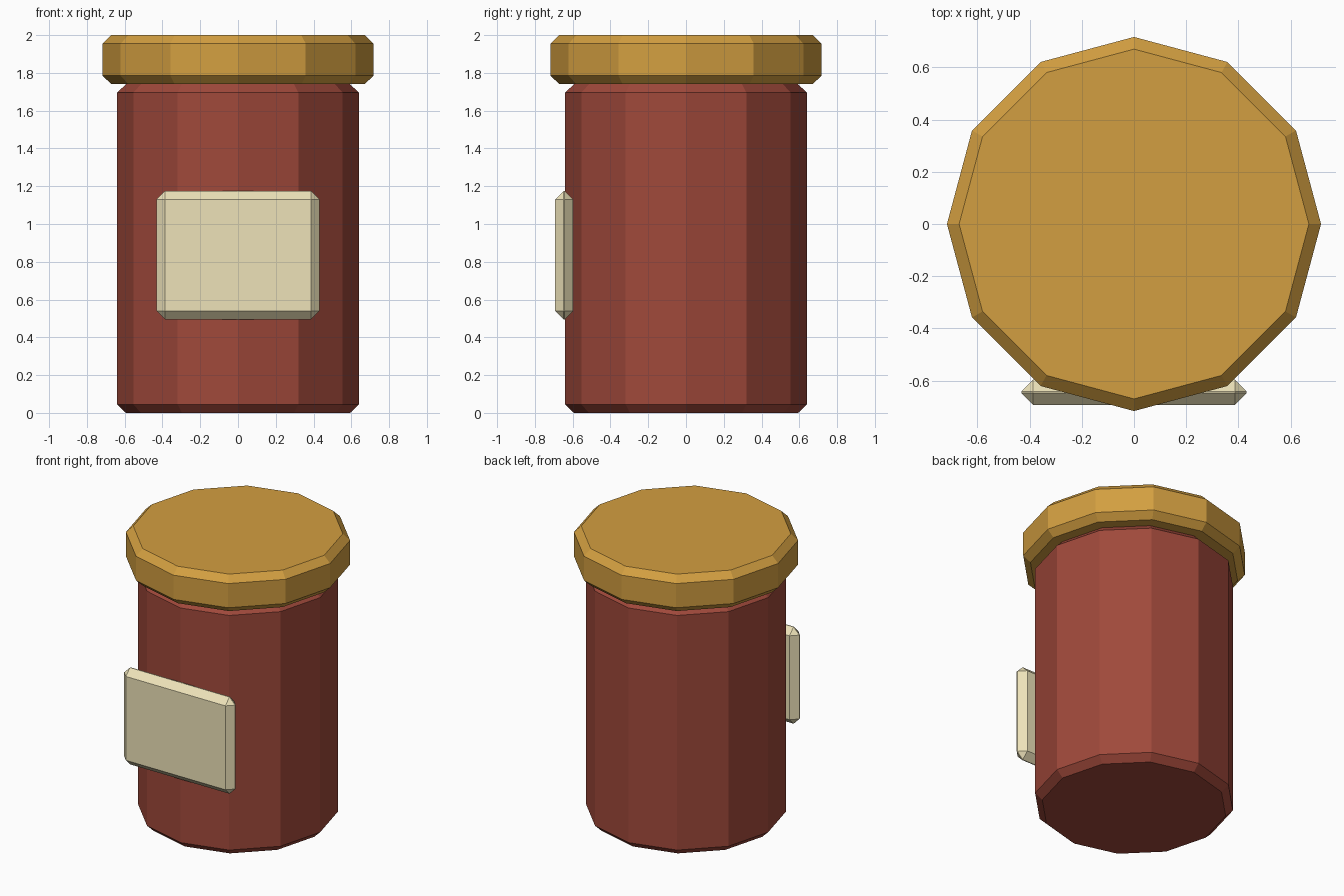
import bpy

if "Cube" in bpy.data.objects:
    bpy.data.objects.remove(bpy.data.objects["Cube"])

BEVEL = 0.045


def finish(obj, name, color):
    """Name the part, chamfer its edges and give it a colour."""
    obj.name = name
    bpy.ops.object.transform_apply(location=False, rotation=False, scale=True)
    mod = obj.modifiers.new("chamfer", 'BEVEL')
    mod.width = BEVEL
    mod.segments = 1
    mod.limit_method = 'ANGLE'
    mat = bpy.data.materials.new(name + "_paint")
    mat.diffuse_color = (*color, 1)
    mat.use_nodes = True
    mat.node_tree.nodes["Principled BSDF"].inputs["Base Color"].default_value = mat.diffuse_color
    obj.data.materials.append(mat)


def drum(name, radius, z0, z1, color):
    """Twelve-sided chamfered cylinder between two heights."""
    bpy.ops.mesh.primitive_cylinder_add(
        vertices=12, radius=radius, depth=z1 - z0, location=(0, 0, (z0 + z1) / 2))
    finish(bpy.context.object, name, color)


# Jar body and overhanging lid
drum("jar_body", 0.64, 0.0, 1.74, (0.35, 0.066, 0.043))
drum("lid", 0.717, 1.74, 2.0, (0.65, 0.345, 0.052))

# Label plate on the front
bpy.ops.mesh.primitive_cube_add(size=1, location=(0, -0.645, 0.835))
plate = bpy.context.object
plate.scale = (0.864, 0.096, 0.68)
finish(plate, "front_label", (0.85, 0.765, 0.485))
